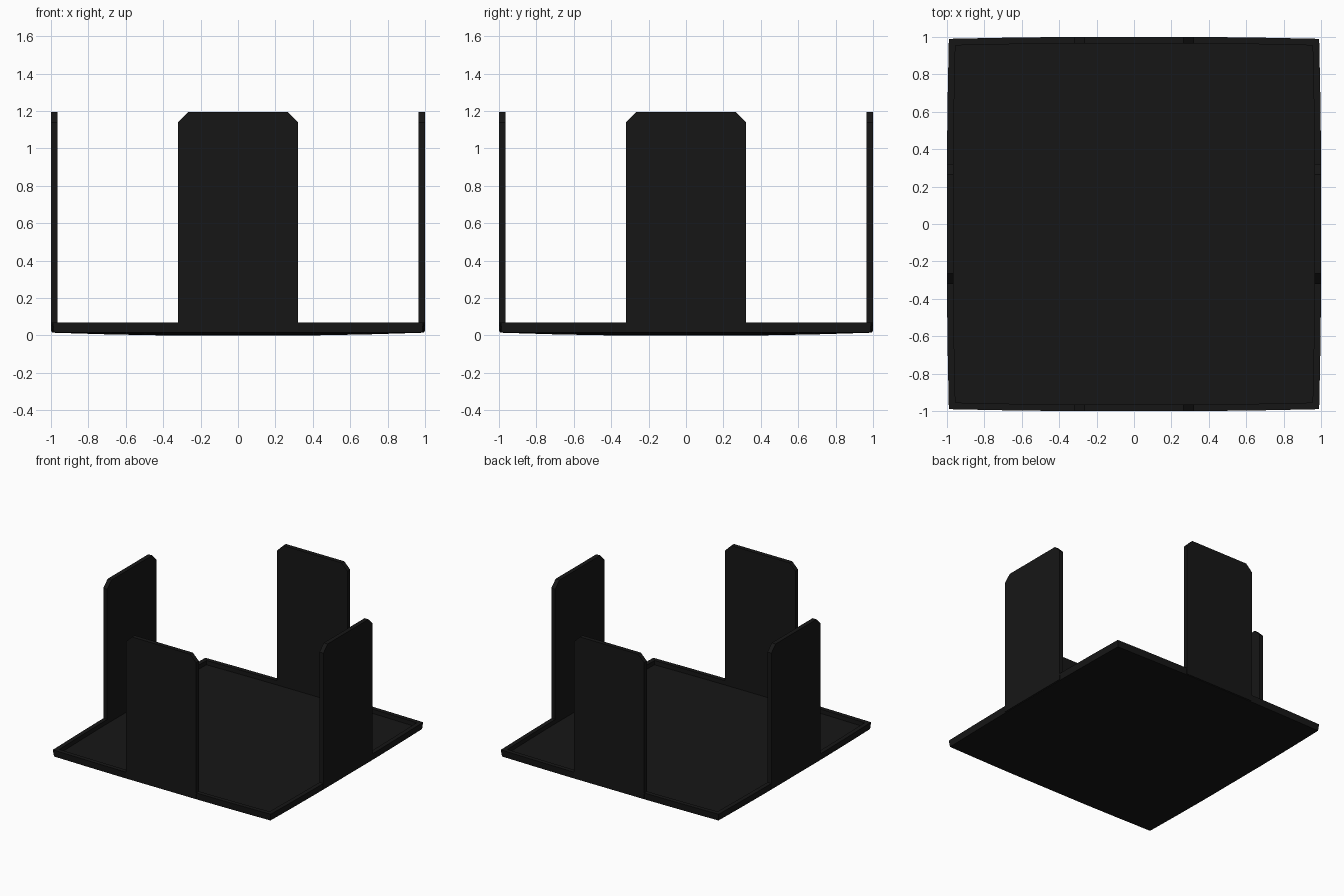
import bpy, bmesh, math
from mathutils import Matrix

if "Cube" in bpy.data.objects:
    bpy.data.objects.remove(bpy.data.objects["Cube"])

mat = bpy.data.materials.new("near_black")
mat.diffuse_color = (0.008, 0.008, 0.008, 1)
mat.use_nodes = True
mat.node_tree.nodes["Principled BSDF"].inputs["Base Color"].default_value = mat.diffuse_color

STEPS = [-1, -0.7, -0.38, 0.38, 0.7, 1]   # facet breaks of the bowed tray
WALL = 0.035


def add_object(name, bm):
    bmesh.ops.recalc_face_normals(bm, faces=bm.faces)
    me = bpy.data.meshes.new(name)
    bm.to_mesh(me)
    bm.free()
    me.materials.append(mat)
    ob = bpy.data.objects.new(name, me)
    bpy.context.collection.objects.link(ob)
    return ob


def bow(t):
    # 0 in the middle facet, 1 at the edge
    return (max(0, abs(t) - 0.38) / 0.62) ** 1.4


def point(u, v, half, bulge, z):
    return (u * (half + bulge * (1 - bow(v))), v * (half + bulge * (1 - bow(u))), z)


# Shallow tray: softly domed underside, flared bowed sides, recessed floor
bm = bmesh.new()
n = len(STEPS)


def layer(half, bulge, height):
    return [[bm.verts.new(point(u, v, half, bulge, height(u, v))) for v in STEPS] for u in STEPS]


def dome(u, v):
    return 0.015 * (1 - (1 - bow(u)) * (1 - bow(v)))


bottom = layer(0.984, 0.01, dome)
rim = layer(0.99, 0.01, lambda u, v: 0.07)
inner = layer(0.99 - WALL, 0.01, lambda u, v: 0.07)
floor = layer(0.99 - WALL, 0.01, lambda u, v: WALL)

for i in range(n - 1):
    for j in range(n - 1):
        for g in (bottom, floor):
            bm.faces.new((g[i][j], g[i + 1][j], g[i + 1][j + 1], g[i][j + 1]))

loop = ([(i, 0) for i in range(n - 1)] + [(n - 1, j) for j in range(n - 1)]
        + [(i, n - 1) for i in range(n - 1, 0, -1)] + [(0, j) for j in range(n - 1, 0, -1)])
for (a, b), (c, d) in zip(loop, loop[1:] + loop[:1]):
    for lo, hi in ((bottom, rim), (rim, inner), (inner, floor)):
        bm.faces.new((lo[a][b], lo[c][d], hi[c][d], hi[a][b]))
bmesh.ops.delete(bm, geom=[v for v in bm.verts if not v.link_faces], context='VERTS')
add_object("tray", bm)

# Upright tabs with clipped top corners, one per side
profile = [(-0.32, 0.02), (0.32, 0.02), (0.32, 1.14), (0.265, 1.195), (-0.265, 1.195), (-0.32, 1.14)]
for k, side in enumerate(("front", "right", "back", "left")):
    bm = bmesh.new()
    face = bm.faces.new([bm.verts.new((x, -1, z)) for x, z in profile])
    ext = bmesh.ops.extrude_face_region(bm, geom=[face])
    moved = [g for g in ext["geom"] if isinstance(g, bmesh.types.BMVert)]
    bmesh.ops.translate(bm, verts=moved, vec=(0, WALL, 0))
    bmesh.ops.transform(bm, verts=bm.verts, matrix=Matrix.Rotation(k * math.pi / 2, 4, 'Z'))
    add_object(side + "_tab", bm)
